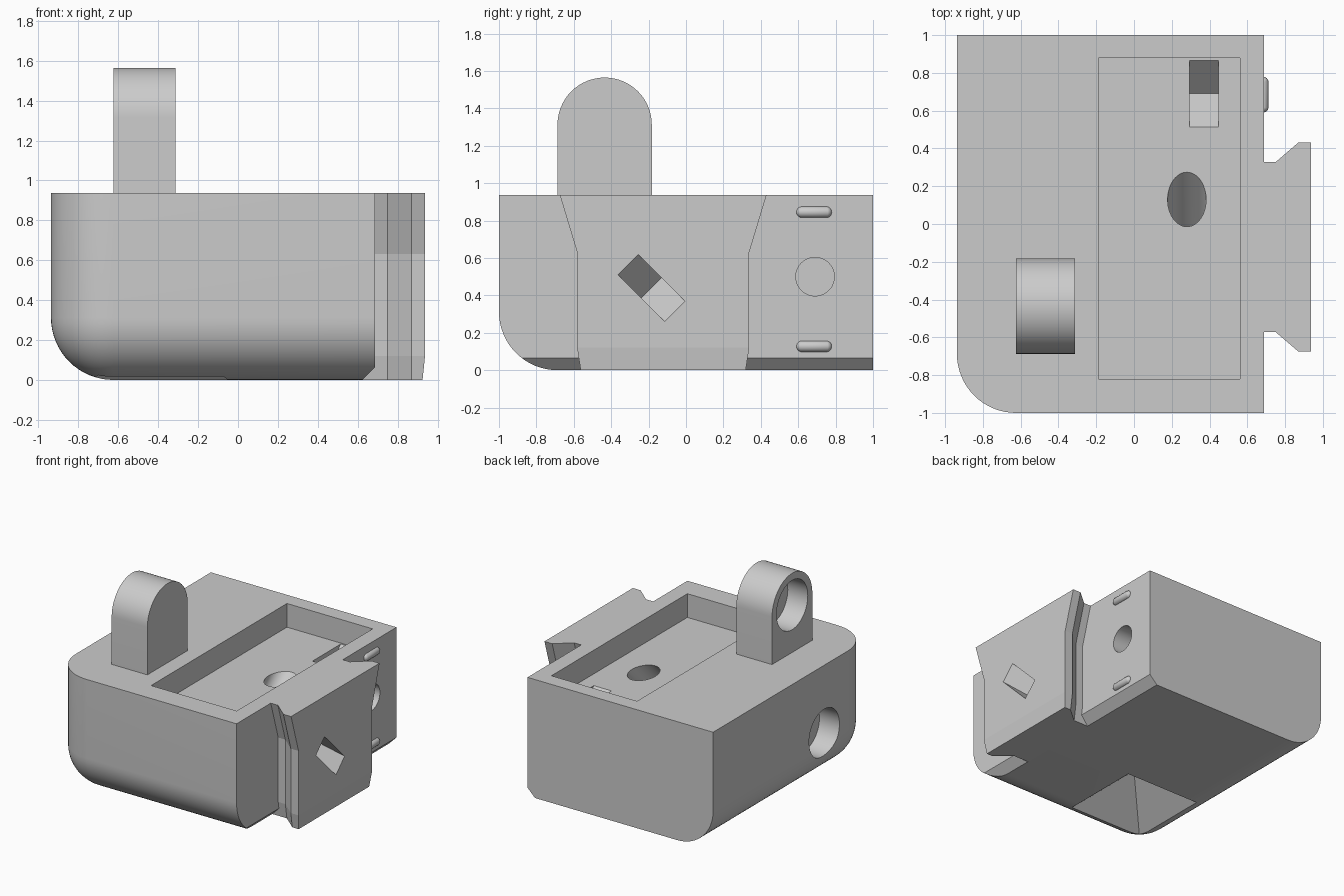
import bpy, bmesh, math
from mathutils import Matrix, Vector

if "Cube" in bpy.data.objects:
    bpy.data.objects.remove(bpy.data.objects["Cube"])

grey = bpy.data.materials.new("light_grey")
grey.use_nodes = True
grey.diffuse_color = (0.6, 0.6, 0.6, 1)
grey.node_tree.nodes["Principled BSDF"].inputs["Base Color"].default_value = (0.6, 0.6, 0.6, 1)

TOP, SIDE, LEFT, FLOOR = 0.9375, 0.6875, -0.9375, 0.75
R45 = math.radians(45)


def make(name, bm):
    bmesh.ops.recalc_face_normals(bm, faces=bm.faces[:])
    mesh = bpy.data.meshes.new(name)
    bm.to_mesh(mesh)
    bm.free()
    mesh.materials.append(grey)
    obj = bpy.data.objects.new(name, mesh)
    bpy.context.collection.objects.link(obj)
    return obj


def box_bm(lo, hi):
    lo, hi = Vector(lo), Vector(hi)
    bm = bmesh.new()
    bmesh.ops.create_cube(bm, size=1, matrix=Matrix.Translation((lo + hi) / 2)
                          @ Matrix.Diagonal((hi - lo).to_4d()))
    return bm


def cylinder(center, radius, depth, rot, top=None):
    bm = bmesh.new()
    bmesh.ops.create_cone(bm, cap_ends=True, segments=48, radius1=radius, radius2=radius,
                          depth=depth, matrix=Matrix.Translation(center) @ rot)
    return make("cutter", bm)


def notch(center, size, rot):
    bm = bmesh.new()
    bmesh.ops.create_cube(bm, size=1, matrix=Matrix.Translation(center) @ rot
                          @ Matrix.Diagonal((*size, 1)))
    return make("cutter", bm)


def activate(obj):
    bpy.ops.object.select_all(action='DESELECT')
    obj.select_set(True)
    bpy.context.view_layer.objects.active = obj


def cut(obj, *cutters):
    for c in cutters:
        mod = obj.modifiers.new("cut", 'BOOLEAN')
        mod.operation, mod.solver, mod.object = 'DIFFERENCE', 'EXACT', c
        activate(obj)
        bpy.ops.object.modifier_apply(modifier=mod.name)
        bpy.data.objects.remove(c)


def smooth(obj):
    activate(obj)
    bpy.ops.object.shade_smooth_by_angle(angle=math.radians(25))


def loft(name, rings):
    """Closed solid through rings of equal length."""
    bm = bmesh.new()
    loops = [[bm.verts.new(p) for p in ring] for ring in rings]
    n = len(loops[0])
    for a, b in zip(loops, loops[1:]):
        for i in range(n):
            j = (i + 1) % n
            bm.faces.new((a[i], a[j], b[j], b[i]))
    bm.faces.new(loops[0])
    bm.faces.new(loops[-1])
    return make(name, bm)


X_AXIS = Matrix.Rotation(math.pi / 2, 4, 'Y')
RX = Matrix.Rotation(R45, 4, 'X')
RY = Matrix.Rotation(R45, 4, 'Y')

# Body: one rounded corner where three edges meet, chamfer along the lower right edge
bm = box_bm((LEFT, -1, 0), (SIDE, 1, TOP))
corner = min(bm.verts, key=lambda v: v.co.x + v.co.y + v.co.z)
bmesh.ops.bevel(bm, geom=list(corner.link_edges), offset=0.3125, segments=16,
                profile=0.5, affect='EDGES')
res = bmesh.ops.bisect_plane(bm, geom=bm.verts[:] + bm.edges[:] + bm.faces[:], dist=1e-5,
                             plane_co=(SIDE - 0.065, 0, 0), plane_no=(1, 0, -1), clear_outer=True)
bmesh.ops.edgeloop_fill(bm, edges=[e for e in res["geom_cut"]
                                   if isinstance(e, bmesh.types.BMEdge)])
body = make("body", bm)

# Pyramid recess underneath
pyramid = bmesh.new()
bmesh.ops.create_cone(pyramid, cap_ends=True, segments=4, radius1=0.6, radius2=0, depth=0.39,
                      matrix=Matrix.Translation((-0.39, -0.465, 0.105))
                      @ Matrix.Rotation(R45, 4, 'Z'))
for v in pyramid.verts:          # keep the base a little below the underside
    if v.co.z < 0:
        v.co.x = -0.39 + math.copysign(0.44, v.co.x + 0.39)
        v.co.y = -0.465 + math.copysign(0.44, v.co.y + 0.465)

# Tray, round sockets, slanted hole and V notch
cut(body,
    make("cutter", box_bm((-0.1875, -0.82, FLOOR), (0.5625, 0.88, TOP + 0.2))),
    cylinder((LEFT, -0.39, 0.4), 0.19, 0.35, X_AXIS),
    cylinder((SIDE, 0.69, 0.5), 0.103, 0.4, X_AXIS),
    cylinder((0.28, 0.13, FLOOR), 0.102, 0.9, Matrix.Rotation(-R45, 4, 'X')),
    notch((0.37, 0.69, FLOOR), (0.155, 0.25, 0.25), RX),
    make("cutter", pyramid))
smooth(body)

# Lug with a blind round socket on its outer side
arc = [(-0.435 + 0.252 * math.cos(math.pi * i / 32), 1.3125 + 0.252 * math.sin(math.pi * i / 32))
       for i in range(33)]
outline = [(-0.183, TOP - 0.05)] + arc + [(-0.687, TOP - 0.05)]
lug = loft("lug", [[(x, y, z) for y, z in outline] for x in (-0.625, -0.3125)])
cut(lug, cylinder((-0.625, -0.435, 1.3125), 0.195, 0.35, X_AXIS))
smooth(lug)

# Dovetail rail, flared towards the top
rings = []
for z, shrink, outer in ((0, 0.112, 0.925), (0.12, 0.093, TOP), (0.63, 0.093, TOP), (TOP, 0, TOP)):
    side = [(0.61, 0.45), (0.75, 0.45), (0.87, 0.553), (outer, 0.553)]
    ring = [(x, -0.122 + h - shrink, z) for x, h in side]
    rings.append(ring + [(x, -0.122 - h + shrink, z) for x, h in reversed(side)])
rail = loft("dovetail_rail", rings)
cut(rail, notch((TOP, -0.185, 0.44), (0.25, 0.152, 0.25), RX @ RY))

# Two rounded locating pins beside the socket
for name, z in (("lower_pin", 0.127), ("upper_pin", 0.845)):
    bm = bmesh.new()
    bmesh.ops.create_uvsphere(bm, u_segments=24, v_segments=16, radius=0.03)
    for v in bm.verts:
        if abs(v.co.y) > 1e-4:
            v.co.y += math.copysign(0.065, v.co.y)
        v.co += Vector((SIDE - 0.005, 0.685, z))
    smooth(make(name, bm))
